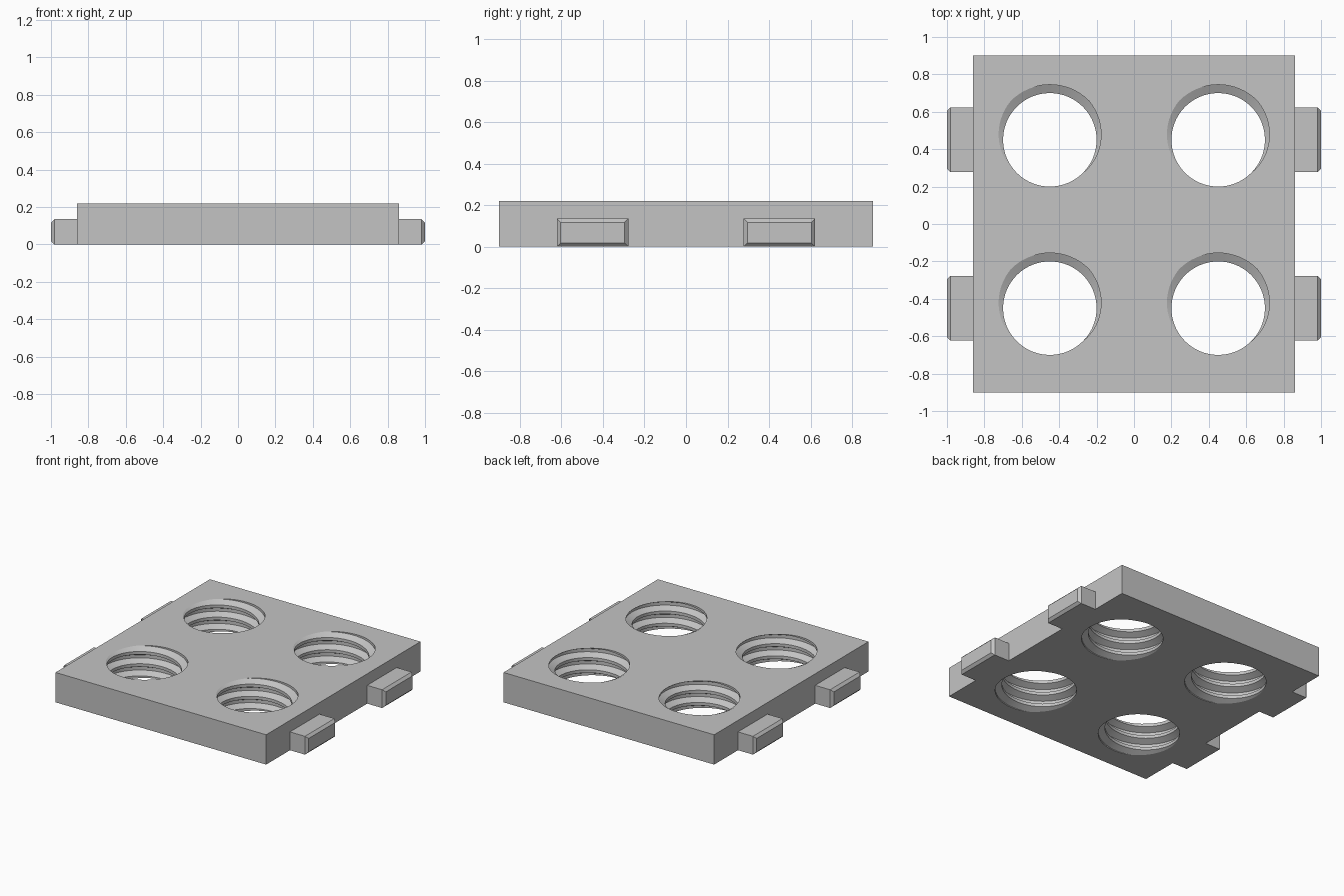
import bpy, bmesh, math

cube = bpy.data.objects.get("Cube")
if cube:
    bpy.data.objects.remove(cube, do_unlink=True)

HALF_X, HALF_Y, HEIGHT = 0.86, 0.90, 0.22
CREST, ROOT, PITCH = 0.25, 0.295, 0.09
SEGMENTS, SPACING = 64, 0.45

grey = bpy.data.materials.new("light_grey")
grey.use_nodes = True
colour = (0.55, 0.55, 0.55, 1)
grey.diffuse_color = colour
grey.node_tree.nodes["Principled BSDF"].inputs["Base Color"].default_value = colour


def make_object(name, bm):
    bmesh.ops.recalc_face_normals(bm, faces=bm.faces)
    mesh = bpy.data.meshes.new(name)
    bm.to_mesh(mesh)
    bm.free()
    mesh.materials.append(grey)
    obj = bpy.data.objects.new(name, mesh)
    bpy.context.collection.objects.link(obj)
    return obj


def add_box(bm, low, high):
    """Axis-aligned box between two corners."""
    for v in bmesh.ops.create_cube(bm, size=1)["verts"]:
        for a in range(3):
            v.co[a] = high[a] if v.co[a] > 0 else low[a]


def add_thread(bm, cx, cy):
    """Closed right-handed screw: a trapezoid profile wound up the axis."""
    radii = (ROOT, ROOT, CREST, CREST)
    step = PITCH / 4
    # Root is centred on the +y side at the top surface
    base = HEIGHT - 5 * PITCH - step / 2
    rows = 4 * 6
    grid = {}
    for i in range(SEGMENTS):
        angle = math.pi / 2 + math.tau * i / SEGMENTS
        # The first column runs one extra turn to meet the last one
        for k in range(rows + (1 if i else 5)):
            r = radii[k % 4]
            z = base + k * step + PITCH * i / SEGMENTS
            grid[i, k] = bm.verts.new((cx + r * math.cos(angle), cy + r * math.sin(angle), z))

    def vert(i, k):
        return grid[i, k] if i < SEGMENTS else grid[0, k + 4]

    for i in range(SEGMENTS):
        for k in range(rows):
            bm.faces.new((vert(i, k), vert(i + 1, k), vert(i + 1, k + 1), vert(i, k + 1)))
    # Close both ends with fans
    for k in (0, rows):
        rim = [vert(i, k) for i in range(SEGMENTS)] + [grid[0, k + j] for j in (4, 3, 2, 1)]
        centre = bm.verts.new((cx, cy, base + k * step + step))
        for a, b in zip(rim, rim[1:] + rim[:1]):
            bm.faces.new((a, b, centre))


# Plate
bm = bmesh.new()
add_box(bm, (-HALF_X, -HALF_Y, 0), (HALF_X, HALF_Y, HEIGHT))
plate = make_object("plate", bm)

# Four threaded holes
bm = bmesh.new()
for x in (-SPACING, SPACING):
    for y in (-SPACING, SPACING):
        add_thread(bm, x, y)
cutter = make_object("thread_cutter", bm)
cutter.hide_render = True
cut = plate.modifiers.new("threaded_holes", 'BOOLEAN')
cut.operation = 'DIFFERENCE'
cut.solver = 'EXACT'
cut.object = cutter
bpy.context.view_layer.objects.active = plate
plate.select_set(True)
bpy.ops.object.modifier_apply(modifier=cut.name)
bpy.data.objects.remove(cutter, do_unlink=True)
bpy.ops.object.shade_smooth_by_angle(angle=math.radians(20))

# Side tabs with chamfered tips
for side, sx in (("left", 1), ("right", -1)):
    for end, sy in (("front", -1), ("back", 1)):
        bm = bmesh.new()
        y = sy * SPACING
        inner, outer = sx * HALF_X, sx
        add_box(bm, (min(inner, outer), y - 0.172, 0), (max(inner, outer), y + 0.172, 0.135))
        tip = [e for e in bm.edges if all(abs(v.co.x) > 0.99 for v in e.verts)]
        bmesh.ops.bevel(bm, geom=tip, offset=0.018, segments=1, affect='EDGES')
        make_object(f"{side}_{end}_tab", bm)
